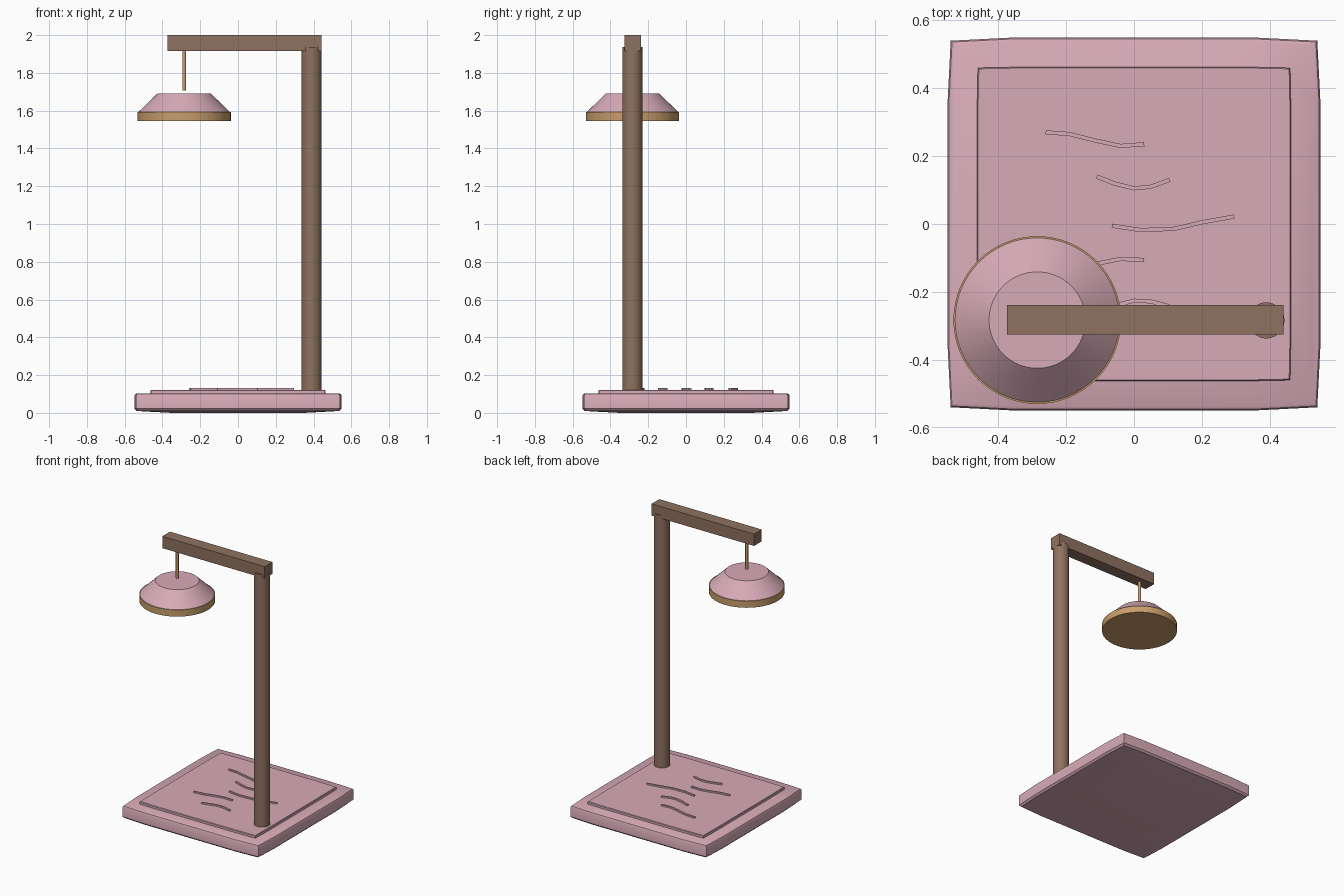
import bpy, bmesh, math
from mathutils import Vector

if "Cube" in bpy.data.objects:
    bpy.data.objects.remove(bpy.data.objects["Cube"])


def material(name, rgb):
    m = bpy.data.materials.new(name)
    m.diffuse_color = (*rgb, 1.0)
    m.use_nodes = True
    m.node_tree.nodes["Principled BSDF"].inputs["Base Color"].default_value = m.diffuse_color
    return m


PINK = material("dusty_pink", (0.68, 0.405, 0.475))
WOOD = material("brown_wood", (0.275, 0.168, 0.117))
GOLD = material("warm_brass", (0.58, 0.342, 0.150))


def finish(name, bm, mat, smooth=True):
    bmesh.ops.recalc_face_normals(bm, faces=bm.faces)
    me = bpy.data.meshes.new(name)
    bm.to_mesh(me)
    bm.free()
    ob = bpy.data.objects.new(name, me)
    bpy.context.collection.objects.link(ob)
    me.materials.append(mat)
    if smooth:
        bpy.ops.object.select_all(action='DESELECT')
        ob.select_set(True)
        bpy.context.view_layer.objects.active = ob
        bpy.ops.object.shade_smooth_by_angle(angle=math.radians(32))
    return ob


def loft(name, rings, mat):
    """Skin a stack of equal-length point rings and cap both ends."""
    bm = bmesh.new()
    loops = [[bm.verts.new(p) for p in r] for r in rings]
    n = len(loops[0])
    for a, b in zip(loops, loops[1:]):
        for i in range(n):
            j = (i + 1) % n
            bm.faces.new((a[i], a[j], b[j], b[i]))
    bm.faces.new(loops[0][::-1])
    bm.faces.new(loops[-1])
    return finish(name, bm, mat)


def turned(name, x, y, profile, mat, n=48):
    """Round part from (radius, z) pairs."""
    ang = [2 * math.pi * i / n for i in range(n)]
    return loft(name, [[(x + r * math.cos(a), y + r * math.sin(a), z) for a in ang]
                       for r, z in profile], mat)


def pillow(name, half, bulge, levels, mat):
    """Square slab with gently bowed sides from (inset, z) levels."""
    def ring(inset, z):
        h, b, pts = half - inset, half + bulge - inset, []
        for k in range(4):
            c, s = round(math.cos(k * math.pi / 2)), round(math.sin(k * math.pi / 2))
            for u, v in ((-h, -h), (-0.67 * h, -b), (0.67 * h, -b)):
                pts.append((u * c - v * s, u * s + v * c, z))
        return pts
    return loft(name, [ring(*lv) for lv in levels], mat)


def ribbon(name, path, width, z0, z1, mat):
    """Thin raised stroke following a path."""
    rings = []
    for i, p in enumerate(path):
        a, b = path[max(i - 1, 0)], path[min(i + 1, len(path) - 1)]
        t = Vector((b[0] - a[0], b[1] - a[1])).normalized() * width / 2
        l, r = (p[0] - t.y, p[1] + t.x), (p[0] + t.y, p[1] - t.x)
        rings.append([(*l, z0), (*r, z0), (*r, z1), (*l, z1)])
    return loft(name, rings, mat)


# Base slab and raised panel
pillow("base_slab", 0.54, 0.009,
       [(0.2, 0.0), (0.012, 0.01), (0.0, 0.022), (0.0, 0.09), (0.004, 0.099), (0.012, 0.103)], PINK)
pillow("base_panel", 0.46, 0.003,
       [(0.0, 0.09), (0.0, 0.118), (0.003, 0.122)], PINK)

# Raised ripple strokes on the panel
ripples = [
    [(-0.26, 0.27), (-0.19, 0.265), (-0.11, 0.245), (-0.04, 0.23), (0.03, 0.235)],
    [(-0.11, 0.14), (-0.06, 0.12), (0.0, 0.105), (0.05, 0.11), (0.105, 0.13)],
    [(-0.065, -0.005), (0.02, -0.018), (0.12, -0.014), (0.2, 0.005), (0.295, 0.022)],
    [(-0.25, -0.142), (-0.18, -0.135), (-0.1, -0.115), (-0.04, -0.103), (0.03, -0.106)],
    [(-0.11, -0.255), (-0.05, -0.238), (0.0, -0.226), (0.05, -0.228), (0.105, -0.243)],
]
for i, path in enumerate(ripples):
    ribbon(f"ripple_{i + 1}", path, 0.012, 0.115, 0.132, PINK)

# Post and arm
turned("post", 0.39, -0.284, [(0.053, 0.1), (0.053, 1.938)], WOOD)
bm = bmesh.new()
bmesh.ops.create_cube(bm, size=1)
bmesh.ops.scale(bm, vec=(0.815, 0.087, 0.085), verts=bm.verts)
bmesh.ops.translate(bm, vec=(0.0335, -0.2825, 1.9575), verts=bm.verts)
finish("arm", bm, WOOD, smooth=False)

# Hanging lamp
LX, LY = -0.285, -0.283
turned("cord", LX, LY, [(0.01, 1.708), (0.01, 1.93)], GOLD, 16)
turned("shade", LX, LY, [(0.242, 1.585), (0.242, 1.593), (0.142, 1.69)], PINK, 64)
turned("shade_rim", LX, LY, [(0.247, 1.545), (0.247, 1.593)], GOLD, 64)
